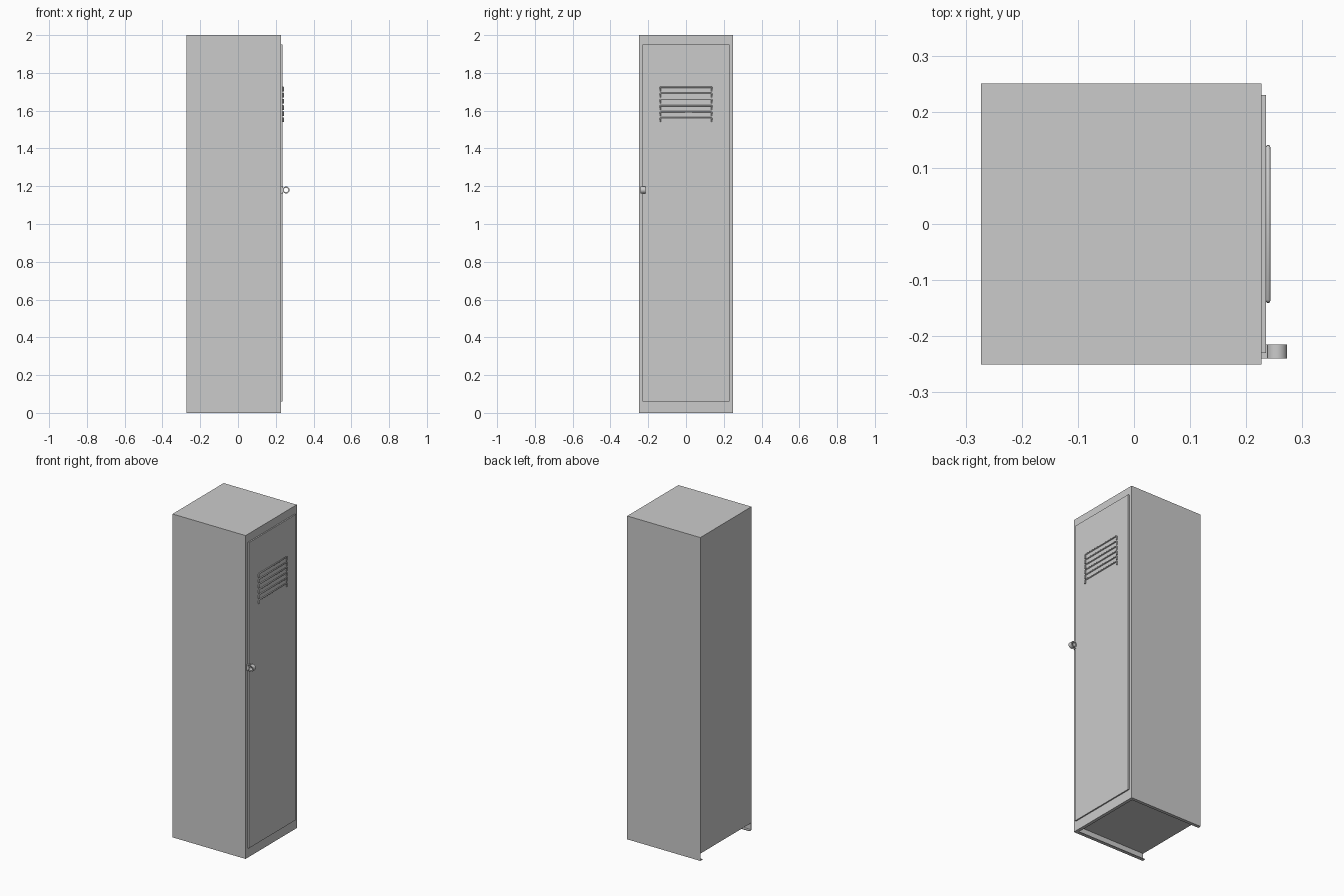
import bpy, bmesh, math

if "Cube" in bpy.data.objects:
    bpy.data.objects.remove(bpy.data.objects["Cube"])


def make_object(name, bm):
    bmesh.ops.recalc_face_normals(bm, faces=bm.faces[:])
    mesh = bpy.data.meshes.new(name)
    bm.to_mesh(mesh)
    bm.free()
    obj = bpy.data.objects.new(name, mesh)
    bpy.context.collection.objects.link(obj)
    return obj


def box(name, x0, x1, y0, y1, z0, z1):
    bm = bmesh.new()
    bmesh.ops.create_cube(bm, size=1)
    for v in bm.verts:
        v.co.x = x1 if v.co.x > 0 else x0
        v.co.y = y1 if v.co.y > 0 else y0
        v.co.z = z1 if v.co.z > 0 else z0
    return make_object(name, bm)


def prism(name, outline, z0, z1):
    bm = bmesh.new()
    face = bm.faces.new([bm.verts.new((x, y, z0)) for x, y in outline])
    top = bmesh.ops.extrude_face_region(bm, geom=[face])["geom"]
    for v in top:
        if isinstance(v, bmesh.types.BMVert):
            v.co.z = z1
    return make_object(name, bm)


BACK, FRONT, SIDE = -0.273, 0.227, 0.25
FLOOR = 0.045


def u_outline(t):
    # U-shaped plan, open at the back
    return [(BACK, -SIDE), (FRONT, -SIDE), (FRONT, SIDE), (BACK, SIDE),
            (BACK, SIDE - t), (FRONT - t, SIDE - t),
            (FRONT - t, -SIDE + t), (BACK, -SIDE + t)]


# Cabinet, with folded sheet skirt below the raised floor
box("cabinet", BACK, FRONT, -SIDE, SIDE, FLOOR, 2.0)
prism("skirt", u_outline(0.004), 0.004, FLOOR)
prism("skirt_flange", u_outline(0.02), 0.0, 0.004)

# Door panel
box("door", FRONT, 0.235, -0.23, 0.23, 0.06, 1.95)

# Vent ribs: thin inverted U bars
for i in range(6):
    z = 1.724 - 0.0325 * i
    curve = bpy.data.curves.new("vent_rib", "CURVE")
    curve.dimensions = "3D"
    curve.bevel_depth = 0.004
    curve.bevel_resolution = 2
    curve.use_fill_caps = True
    path = [(-0.137, z - 0.022), (-0.137, z - 0.003), (-0.134, z),
            (0.134, z), (0.137, z - 0.003), (0.137, z - 0.022)]
    spline = curve.splines.new("POLY")
    spline.points.add(len(path) - 1)
    for p, (y, pz) in zip(spline.points, path):
        p.co = (0.239, y, pz, 1)
    rib = bpy.data.objects.new("vent_rib", curve)
    bpy.context.collection.objects.link(rib)

# Padlock ring, axis along y
bm = bmesh.new()
N = 32
rows = []
for r, y in ((0.0185, -0.24), (0.0185, -0.215), (0.012, -0.215), (0.012, -0.24)):
    rows.append([bm.verts.new((0.2545 + r * math.cos(2 * math.pi * k / N), y,
                               1.18 + r * math.sin(2 * math.pi * k / N)))
                 for k in range(N)])
for a in range(4):
    for k in range(N):
        j, b = (k + 1) % N, (a + 1) % 4
        bm.faces.new((rows[a][k], rows[a][j], rows[b][j], rows[b][k]))
ring = make_object("lock_ring", bm)
bpy.context.view_layer.objects.active = ring
ring.select_set(True)
bpy.ops.object.shade_smooth_by_angle(angle=math.radians(35))

# Plate that holds the ring
box("lock_plate", FRONT, 0.238, -0.24, -0.215, 1.162, 1.198)
